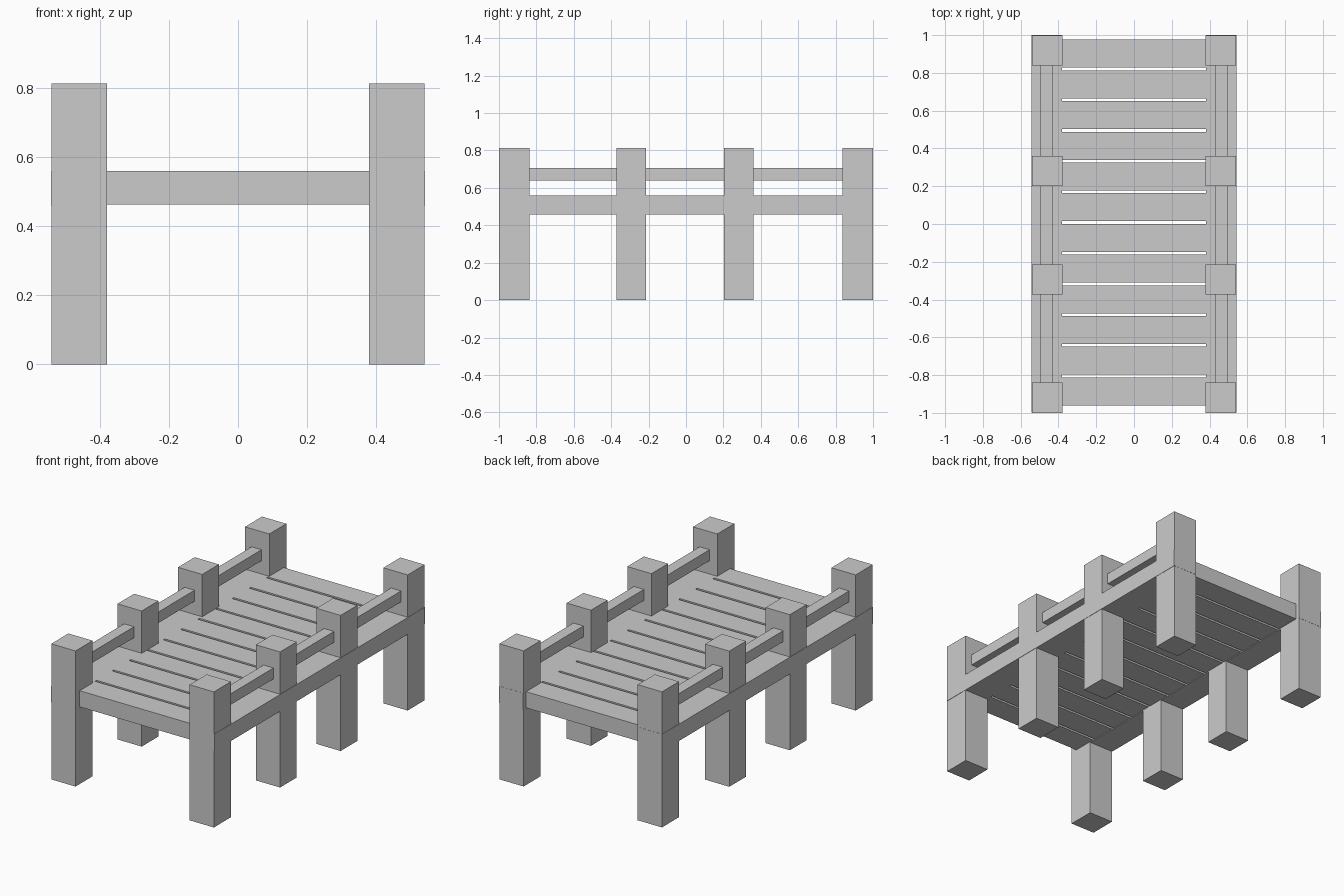
import bpy

if "Cube" in bpy.data.objects:
    bpy.data.objects.remove(bpy.data.objects["Cube"])


def box(name, x, y, z):
    """Box from (min, max) ranges on each axis."""
    bpy.ops.mesh.primitive_cube_add(
        size=1, location=[(a + b) / 2 for a, b in (x, y, z)])
    ob = bpy.context.object
    ob.name = name
    ob.scale = [b - a for a, b in (x, y, z)]
    bpy.ops.object.transform_apply(location=False, rotation=False, scale=True)
    return ob


post_y = [(-1.0, -0.838), (-0.372, -0.214), (0.202, 0.36), (0.838, 0.999)]

for side, s in (("left", -1), ("right", 1)):
    def span(a, b):
        return tuple(sorted((s * a, s * b)))

    # Square posts
    for i, y in enumerate(post_y):
        box(f"{side}_post_{i + 1}", span(0.379, 0.54), y, (0, 0.814))

    # Long side beam, slightly proud of the posts
    box(f"{side}_beam", span(0.381, 0.542), (-0.998, 1.0), (0.459, 0.56))

    # Handrail pieces between neighbouring posts
    for i in range(3):
        box(f"{side}_handrail_{i + 1}", span(0.43, 0.496),
            (post_y[i][1], post_y[i + 1][0]), (0.64, 0.706))

# Deck planks with narrow gaps
PITCH, WIDTH = 0.1625, 0.148
for i in range(12):
    y0 = -0.96 + i * PITCH
    box(f"deck_plank_{i + 1}", (-0.381, 0.381), (y0, y0 + WIDTH), (0.463, 0.56))
